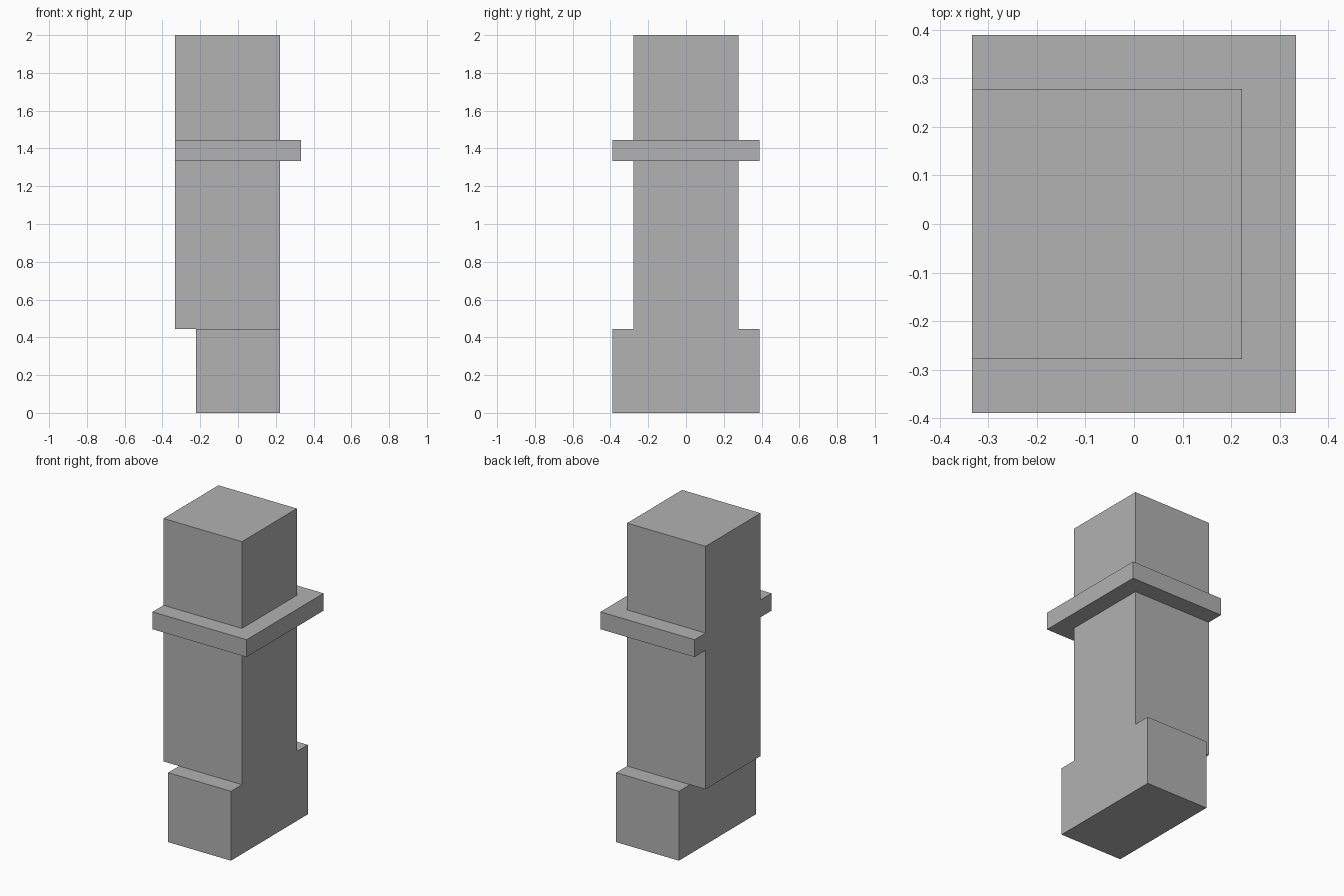
import bpy
import bmesh
from mathutils import Matrix, Vector

cube = bpy.data.objects.get("Cube")
if cube:
    bpy.data.objects.remove(cube, do_unlink=True)

UNIT = 1 / 9  # modular grid step of the pillar

# Single plain grey
grey = bpy.data.materials.new("grey stone")
grey.use_nodes = True
grey.diffuse_color = (0.445, 0.445, 0.445, 1)
grey.node_tree.nodes["Principled BSDF"].inputs["Base Color"].default_value = grey.diffuse_color


def block(name, low, high):
    """Flat-faced box between two corners given in grid steps."""
    low, high = Vector(low) * UNIT, Vector(high) * UNIT
    bm = bmesh.new()
    bmesh.ops.create_cube(bm, size=1)
    bm.transform(Matrix.Translation((low + high) / 2) @ Matrix.Diagonal((*(high - low), 1)))
    mesh = bpy.data.meshes.new(name)
    bm.to_mesh(mesh)
    bm.free()
    mesh.materials.append(grey)
    obj = bpy.data.objects.new(name, mesh)
    bpy.context.collection.objects.link(obj)
    return obj


# Wide foot, set back from the overhanging right side
block("base", (-2, -3.5, 0), (2, 3.5, 4))
# Square shaft, interrupted by the collar
block("lower_shaft", (-3, -2.5, 4), (2, 2.5, 12))
# Collar, flush with the shaft on the right and proud on the other sides
block("collar", (-3, -3.5, 12), (3, 3.5, 13))
block("upper_shaft", (-3, -2.5, 13), (2, 2.5, 18))
